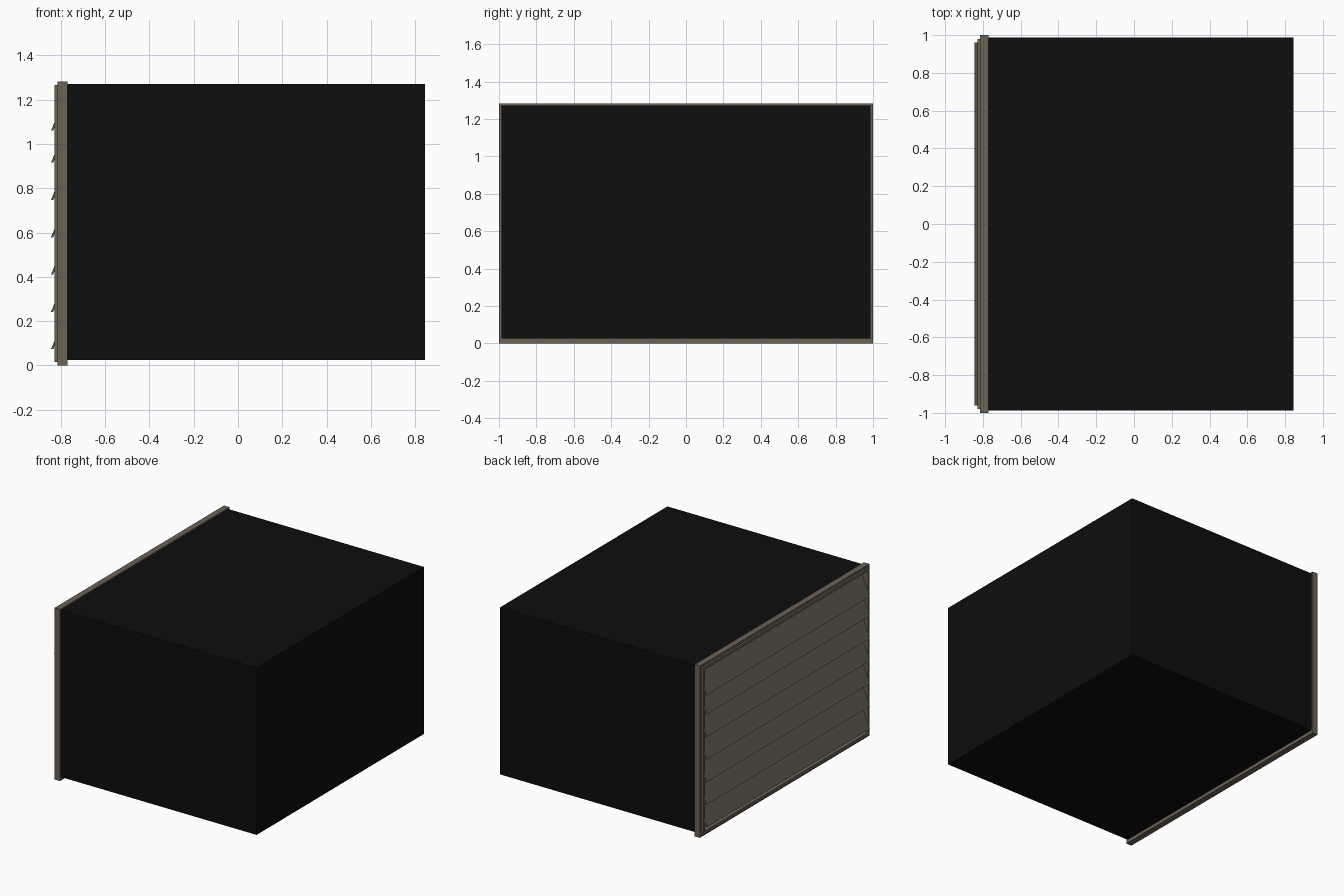
import bpy, bmesh

if "Cube" in bpy.data.objects:
    bpy.data.objects.remove(bpy.data.objects["Cube"])


def material(name, rgb):
    m = bpy.data.materials.new(name)
    m.diffuse_color = (*rgb, 1)
    m.use_nodes = True
    m.node_tree.nodes["Principled BSDF"].inputs["Base Color"].default_value = m.diffuse_color
    return m


BROWN = material("brown_paint", (0.15, 0.12, 0.09))
SLAT = material("slat_paint", (0.15, 0.12, 0.10))
BLACK = material("black_duct", (0.004, 0.004, 0.004))


def add_object(name, bm, mat):
    bmesh.ops.recalc_face_normals(bm, faces=bm.faces)
    me = bpy.data.meshes.new(name)
    bm.to_mesh(me)
    bm.free()
    me.materials.append(mat)
    ob = bpy.data.objects.new(name, me)
    bpy.context.collection.objects.link(ob)
    return ob


def ring(name, x0, x1, outer, inner, mat):
    """Rectangular frame; outer and inner are (half_y, z_low, z_high)."""
    bm = bmesh.new()

    def loop(x, r):
        h, lo, hi = r
        return [bm.verts.new((x, y, z)) for y, z in ((-h, lo), (h, lo), (h, hi), (-h, hi))]
    loops = [loop(x0, outer), loop(x1, outer), loop(x1, inner), loop(x0, inner)]
    for k in range(4):
        a, b = loops[k], loops[(k + 1) % 4]
        for i in range(4):
            j = (i + 1) % 4
            bm.faces.new((a[i], a[j], b[j], b[i]))
    return add_object(name, bm, mat)


def prism_y(name, profile, y0, y1, mat):
    """Extrude an (x, z) profile along y."""
    bm = bmesh.new()
    face = bm.faces.new([bm.verts.new((x, y0, z)) for x, z in profile])
    new = bmesh.ops.extrude_face_region(bm, geom=[face])["geom"]
    verts = [v for v in new if isinstance(v, bmesh.types.BMVert)]
    bmesh.ops.translate(bm, verts=verts, vec=(0, y1 - y0, 0))
    return add_object(name, bm, mat)


# Duct box, open at the louvre end
duct = prism_y("duct_box", [(-0.775, 0.025), (0.845, 0.025), (0.845, 1.272), (-0.775, 1.272)],
               -0.987, 0.987, BLACK)
bm = bmesh.new()
bm.from_mesh(duct.data)
bmesh.ops.delete(bm, geom=[f for f in bm.faces if f.calc_center_median().x < -0.7],
                 context='FACES_ONLY')
bm.to_mesh(duct.data)
bm.free()

# Stepped frame around the opening
opening = (0.962, 0.04, 1.245)
ring("outer_frame", -0.815, -0.77, (1.0, 0.0, 1.282), opening, BROWN)
ring("front_lip", -0.829, -0.815, (0.98, 0.015, 1.266), opening, BROWN)

# Sloping louvre slats, overlapping from top to bottom
tips = [0.073 + 0.1685 * i for i in range(6)] + [1.06]
for i, z in enumerate(tips):
    x, run, rise, t = -0.845, 0.075, 0.18, 0.01
    prism_y(f"slat_{i + 1}", [(x, z), (x + t, z), (x + run + t, z + rise), (x + run, z + rise)],
            -0.962, 0.962, SLAT)
